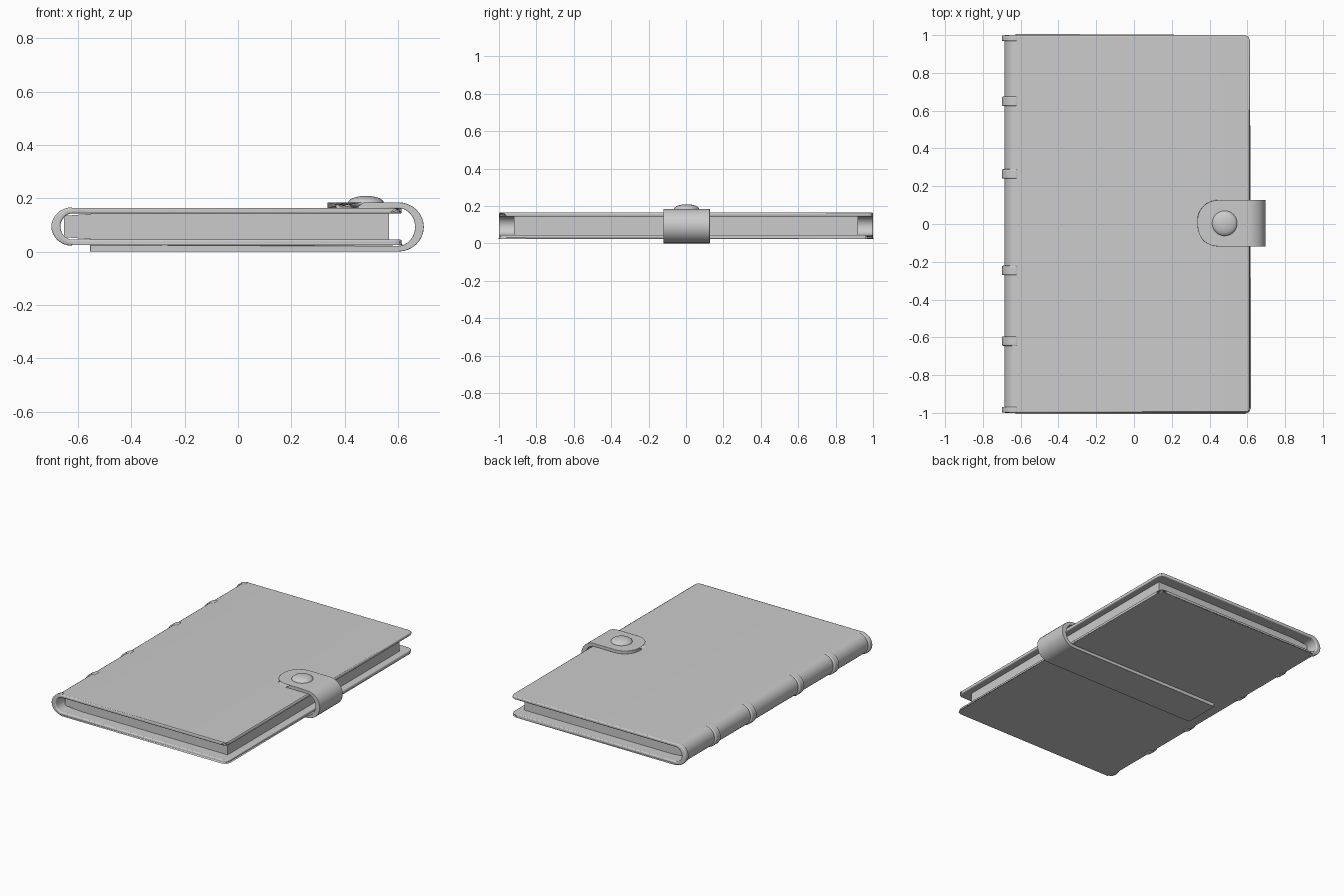
import bpy, bmesh, math

if "Cube" in bpy.data.objects:
    bpy.data.objects.remove(bpy.data.objects["Cube"])


def arc(cx, cz, rx, rz, side, n=16):
    """Half ellipse from top to bottom, bulging towards side (+1 / -1)."""
    return [(cx + side * rx * math.sin(math.pi * i / n),
             cz + rz * math.cos(math.pi * i / n)) for i in range(n + 1)]


def finish(bm, name, bevel=0.0):
    bmesh.ops.recalc_face_normals(bm, faces=bm.faces[:])
    me = bpy.data.meshes.new(name)
    bm.to_mesh(me)
    bm.free()
    ob = bpy.data.objects.new(name, me)
    bpy.context.collection.objects.link(ob)
    if bevel:
        mod = ob.modifiers.new("soft_edges", 'BEVEL')
        mod.width, mod.segments = bevel, 3
        mod.limit_method, mod.angle_limit = 'ANGLE', math.radians(50)
    bpy.context.view_layer.objects.active = ob
    ob.select_set(True)
    bpy.ops.object.shade_smooth_by_angle(angle=math.radians(40))
    ob.select_set(False)
    return ob


def ribbon(name, outer, inner, y0, y1, bevel=0.0, round_test=None, radius=0.0, segs=1):
    """Thick bent sheet: outer and inner xz profiles swept from y0 to y1."""
    bm = bmesh.new()
    rows = [[bm.verts.new((p[0], y, p[1])) for y in (y0, y1) for p in prof]
            for prof in (outer, inner)]
    n = len(outer)
    o0, o1, i0, i1 = rows[0][:n], rows[0][n:], rows[1][:n], rows[1][n:]
    for a, b in ((o0, o1), (i0, i1), (o0, i0), (o1, i1)):
        for k in range(n - 1):
            bm.faces.new((a[k], a[k + 1], b[k + 1], b[k]))
    for k in (0, n - 1):
        bm.faces.new((o0[k], o1[k], i1[k], i0[k]))
    if round_test:
        edges = [e for e in bm.edges
                 if abs(e.verts[0].co.x - e.verts[1].co.x) < 1e-5
                 and abs(e.verts[0].co.y - e.verts[1].co.y) < 1e-5
                 and all(round_test(v.co) for v in e.verts)]
        bmesh.ops.bevel(bm, geom=edges, offset=radius, segments=segs,
                        profile=0.5, affect='EDGES')
    return finish(bm, name, bevel)


# Cover: two boards joined by a rounded spine
MID = 0.094
edge = 0.614
outer = [(edge, MID + 0.07)] + arc(-0.62, MID, 0.066, 0.07, -1) + [(edge, MID - 0.07)]
inner = [(edge, MID + 0.049)] + arc(-0.62, MID, 0.046, 0.049, -1) + [(edge, MID - 0.049)]
ribbon("cover", outer, inner, -1, 1, 0.008,
       lambda c: c.x > edge - 0.001, 0.03, 2)

# Raised bands across the spine, plus thin ones at head and tail
bands = [(y - 0.025, y + 0.025) for y in (0.65, 0.265, -0.246, -0.62)]
bands += [(0.968, 0.999), (-0.999, -0.968)]
for i, (y0, y1) in enumerate(bands):
    ribbon(f"spine_band_{i + 1}", arc(-0.62, MID, 0.08, 0.0725, -1),
           arc(-0.62, MID, 0.055, 0.06, -1), y0, y1, 0.007)

# Page block, slightly thinner towards the spine
bm = bmesh.new()
prof = [(-0.652, 0.035), (-0.54, 0.0488), (0.567, 0.0488)]
prof[0] = (-0.652, 0.04)
ring = [(x, MID + h) for x, h in prof] + [(x, MID - h) for x, h in reversed(prof)]
face = bm.faces.new([bm.verts.new((x, -0.92, z)) for x, z in ring])
ext = bmesh.ops.extrude_face_region(bm, geom=[face])
bmesh.ops.translate(bm, vec=(0, 1.84, 0),
                    verts=[g for g in ext["geom"] if isinstance(g, bmesh.types.BMVert)])
if not face.is_valid or len(face.link_faces if hasattr(face, "link_faces") else []) == 0:
    holes = [e for e in bm.edges if e.is_boundary]
    if holes:
        bmesh.ops.holes_fill(bm, edges=holes)
finish(bm, "page_block")

# Strap wrapping around the fore edge, with a rounded tongue on top
s_out = [(0.335, 0.185)] + arc(0.6, 0.0925, 0.097, 0.0925, 1) + [(-0.555, 0.0)]
s_in = [(0.335, 0.1635)] + arc(0.6, 0.0925, 0.064, 0.071, 1) + [(-0.555, 0.0245)]
ribbon("strap", s_out, s_in, -0.12, 0.127, 0.006,
       lambda c: c.x < 0.34 and c.z > 0.1, 0.11, 8)

# Domed snap button
bm = bmesh.new()
bmesh.ops.create_uvsphere(bm, u_segments=32, v_segments=16, radius=1)
for v in bm.verts:
    v.co = (0.48 + v.co.x * 0.067, 0.0035 + v.co.y * 0.067, 0.183 + v.co.z * 0.026)
finish(bm, "snap_button")
